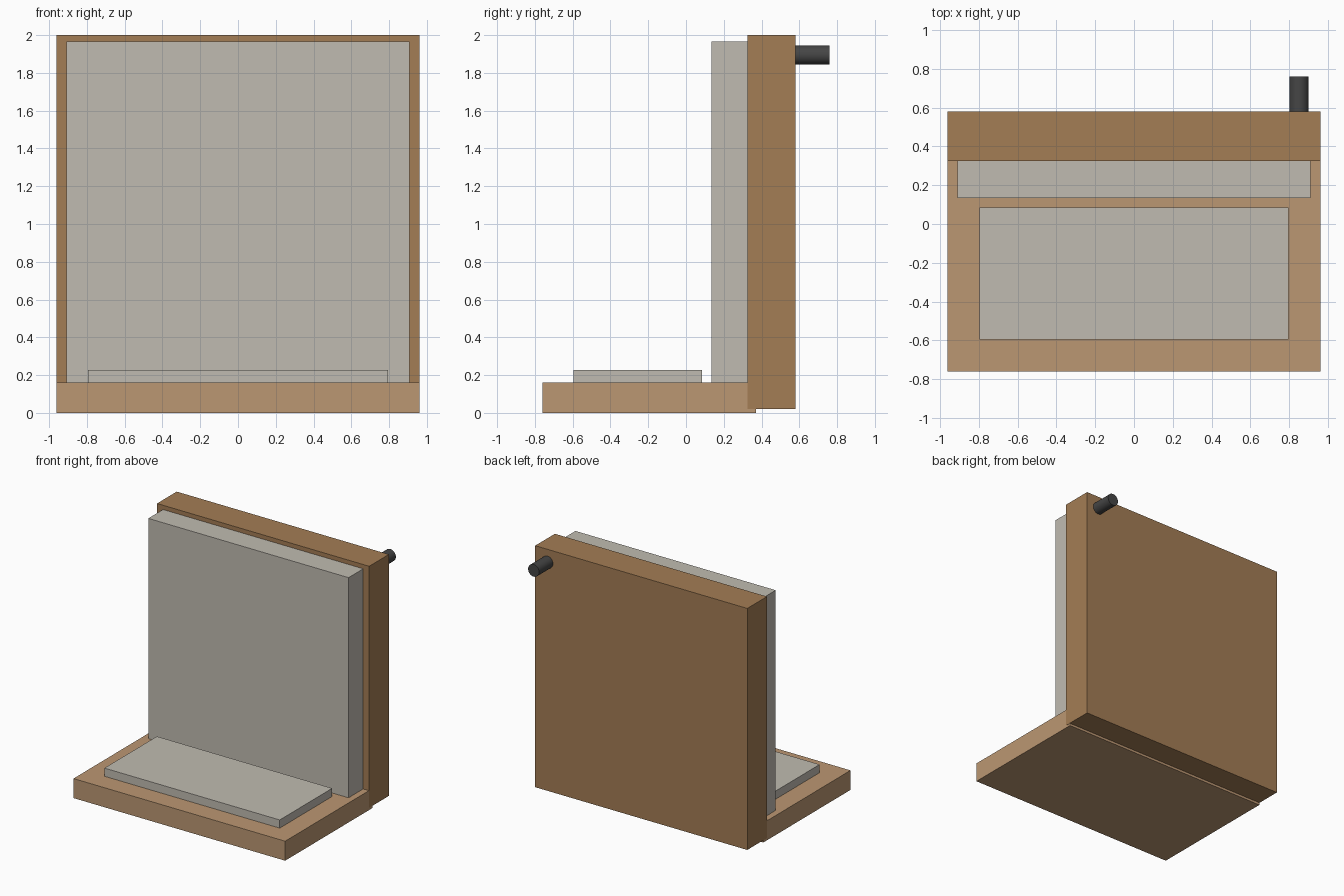
import bpy, math

if "Cube" in bpy.data.objects:
    bpy.data.objects.remove(bpy.data.objects["Cube"])


def material(name, rgb):
    m = bpy.data.materials.new(name)
    m.diffuse_color = (*rgb, 1)
    m.use_nodes = True
    m.node_tree.nodes["Principled BSDF"].inputs["Base Color"].default_value = m.diffuse_color
    return m


light_wood = material("light_wood", (0.50, 0.31, 0.17))
dark_wood = material("dark_wood", (0.37, 0.205, 0.09))
pale_grey = material("pale_grey", (0.53, 0.50, 0.44))
dark_metal = material("dark_metal", (0.06, 0.06, 0.06))


def box(name, lo, hi, mat):
    """Axis-aligned box between two corners."""
    bpy.ops.mesh.primitive_cube_add(
        size=1, location=[(a + b) / 2 for a, b in zip(lo, hi)])
    ob = bpy.context.object
    ob.name = name
    ob.scale = [b - a for a, b in zip(lo, hi)]
    bpy.ops.object.transform_apply(location=False, rotation=False, scale=True)
    ob.data.materials.append(mat)
    return ob


# Base and upright back board
box("base", (-0.96, -0.76, 0), (0.96, 0.37, 0.16), light_wood)
box("back_board", (-0.962, 0.325, 0.02), (0.962, 0.58, 2.0), dark_wood)

# Pale panels on the base and on the back board
box("base_pad", (-0.795, -0.595, 0.16), (0.795, 0.085, 0.227), pale_grey)
box("back_panel", (-0.908, 0.135, 0.16), (0.908, 0.325, 1.965), pale_grey)

# Round peg sticking out of the back
bpy.ops.mesh.primitive_cylinder_add(
    vertices=32, radius=0.05, depth=0.19,
    location=(0.85, 0.665, 1.895), rotation=(math.pi / 2, 0, 0))
peg = bpy.context.object
peg.name = "rear_peg"
peg.data.materials.append(dark_metal)
bpy.ops.object.shade_smooth_by_angle(angle=math.radians(30))
